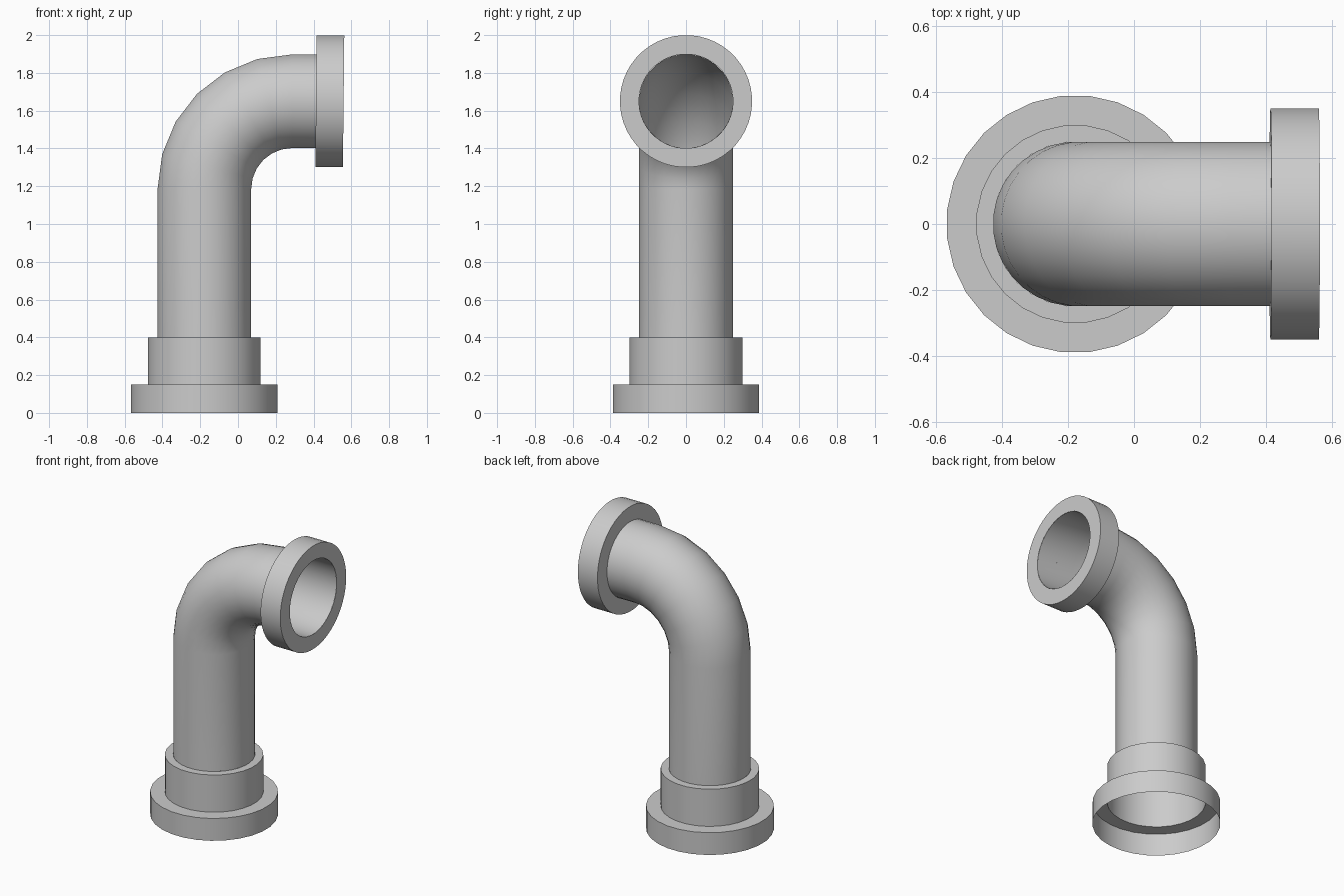
import bpy, bmesh
from math import sin, cos, pi, radians
from mathutils import Vector

if "Cube" in bpy.data.objects:
    bpy.data.objects.remove(bpy.data.objects["Cube"])

AXIS_X = -0.178      # axis of the upright pipe
OUTLET_Z = 1.65      # axis of the horizontal outlet
BEND_R = 0.465       # centreline radius of the elbow
PIPE_R = 0.249


def loft(name, rings, sides):
    """Skin circular rings given as (x, z, direction angle from vertical, radius)."""
    bm = bmesh.new()
    loops = []
    for x, z, a, r in rings:
        n, y = Vector((cos(a), 0, -sin(a))), Vector((0, 1, 0))
        loops.append([bm.verts.new(Vector((x, 0, z)) + r * (
            cos(2 * pi * i / sides + pi / sides) * n +
            sin(2 * pi * i / sides + pi / sides) * y))
            for i in range(sides)])
    for lo, hi in zip(loops, loops[1:]):
        for i in range(sides):
            j = (i + 1) % sides
            bm.faces.new((lo[i], lo[j], hi[j], hi[i]))
    mesh = bpy.data.meshes.new(name)
    bm.to_mesh(mesh)
    bm.free()
    obj = bpy.data.objects.new(name, mesh)
    bpy.context.collection.objects.link(obj)
    bpy.ops.object.select_all(action='DESELECT')
    obj.select_set(True)
    bpy.context.view_layer.objects.active = obj
    bpy.ops.object.shade_smooth_by_angle(angle=radians(35))
    return obj


# Stepped base collar, a thin shell open underneath
steps = [(0.39, 0), (0.39, 0.15), (0.30, 0.15), (0.30, 0.40), (PIPE_R, 0.40)]
loft("base_collar", [(AXIS_X, z, 0, r) for r, z in steps], 28)

# Open pipe: upright run, six-segment elbow, short outlet run
tilt = radians(90.6)
cx, cz = AXIS_X + BEND_R, OUTLET_Z - BEND_R
path = [(AXIS_X, 0.40, 0, PIPE_R)]
for k in range(7):
    a = radians(15 * k)
    path.append((cx - BEND_R * cos(a), cz + BEND_R * sin(a), a, PIPE_R))
path.append((0.559, OUTLET_Z, tilt, PIPE_R))
loft("elbow_pipe", path, 32)

# Outlet flange around the pipe mouth
flange = [(0.413, PIPE_R), (0.413, 0.35), (0.559, 0.35), (0.559, PIPE_R)]
loft("outlet_flange", [(x, OUTLET_Z, tilt, r) for x, r in flange], 48)
